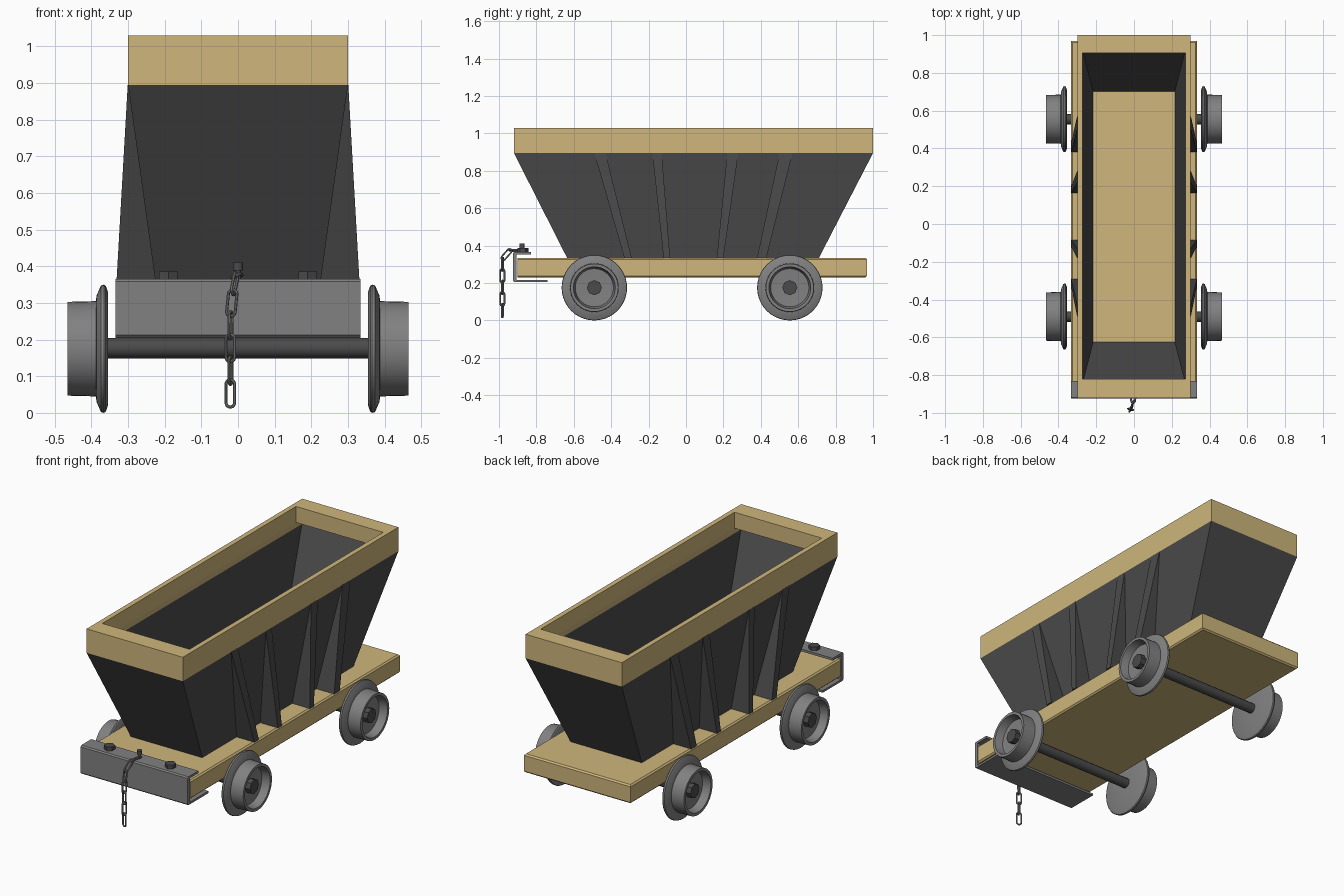
import bpy, bmesh, math
from mathutils import Vector, Matrix

if "Cube" in bpy.data.objects:
    bpy.data.objects.remove(bpy.data.objects["Cube"])


def material(name, rgb):
    m = bpy.data.materials.new(name)
    m.diffuse_color = (*rgb, 1)
    m.use_nodes = True
    m.node_tree.nodes["Principled BSDF"].inputs["Base Color"].default_value = m.diffuse_color
    return m


WOOD = material("tan_wood", (0.62, 0.47, 0.2))
DARK = material("dark_steel", (0.07, 0.07, 0.07))
STEEL = material("steel", (0.22, 0.22, 0.22))


def finish(name, bm, mat, smooth=False):
    bmesh.ops.recalc_face_normals(bm, faces=bm.faces)
    me = bpy.data.meshes.new(name)
    bm.to_mesh(me)
    bm.free()
    ob = bpy.data.objects.new(name, me)
    bpy.context.collection.objects.link(ob)
    me.materials.append(mat)
    if smooth:
        bpy.ops.object.select_all(action='DESELECT')
        ob.select_set(True)
        bpy.context.view_layer.objects.active = ob
        bpy.ops.object.shade_smooth_by_angle(angle=math.radians(35))
    return ob


def rect(x, y0, y1, z):
    return [(-x, y0, z), (x, y0, z), (x, y1, z), (-x, y1, z)]


def loft(bm, rings, closed=False, caps=True):
    """Bridge successive vertex rings; closed joins last to first."""
    vs = [[bm.verts.new(p) for p in r] for r in rings]
    n = len(vs[0])
    pairs = list(zip(vs, vs[1:])) + ([(vs[-1], vs[0])] if closed else [])
    for a, b in pairs:
        for i in range(n):
            j = (i + 1) % n
            bm.faces.new((a[i], a[j], b[j], b[i]))
    if caps and not closed:
        bm.faces.new(vs[0][::-1])
        bm.faces.new(vs[-1])


def solid(name, rings, mat, closed=False):
    bm = bmesh.new()
    loft(bm, rings, closed)
    return finish(name, bm, mat)


def cylinder(name, r, center, depth, mat, axis='Z', seg=16):
    bm = bmesh.new()
    rot = Matrix.Rotation(math.pi / 2, 4, 'Y') if axis == 'X' else Matrix()
    bmesh.ops.create_cone(bm, cap_ends=True, segments=seg, radius1=r, radius2=r,
                          depth=depth, matrix=Matrix.Translation(center) @ rot)
    return finish(name, bm, mat, True)


# Wooden deck
solid("deck", [rect(0.325, -0.9, 0.96, 0.23), rect(0.333, -0.9, 0.968, 0.238),
               rect(0.333, -0.9, 0.968, 0.327), rect(0.325, -0.9, 0.96, 0.335)], WOOD)

# Hopper shell, open at the bottom onto the deck
solid("hopper", [rect(0.3, -0.92, 1.0, 0.895), rect(0.222, -0.635, 0.71, 0.333),
                 rect(0.216, -0.625, 0.70, 0.333), rect(0.288, -0.903, 0.983, 0.905)],
      DARK, closed=True)

# Wooden rim
solid("rim", [rect(0.3, -0.92, 1.0, 0.895), rect(0.3, -0.92, 1.0, 1.03),
              rect(0.272, -0.82, 0.905, 1.03), rect(0.272, -0.82, 0.905, 0.94),
              rect(0.285, -0.9, 0.98, 0.9)], WOOD, closed=True)

# Side ribs: (top y0, top y1, bottom y0, bottom y1)
RIBS = [(-0.49, -0.43, -0.33, -0.29), (-0.18, -0.13, -0.12, -0.085),
        (0.22, 0.28, 0.165, 0.2), (0.50, 0.57, 0.38, 0.43)]
for s in (-1, 1):
    for t0, t1, b0, b1 in RIBS:
        solid("rib", [[(s * 0.295, t0, 0.895), (s * 0.301, t0, 0.895),
                       (s * 0.301, t1, 0.895), (s * 0.295, t1, 0.895)],
                      [(s * 0.219, b0, 0.334), (s * 0.333, b0, 0.334),
                       (s * 0.333, b1, 0.334), (s * 0.219, b1, 0.334)]], DARK)

# Channel-section front beam
section = [(-0.83, 0.365), (-0.918, 0.365), (-0.925, 0.358), (-0.925, 0.212),
           (-0.918, 0.205), (-0.74, 0.205), (-0.74, 0.217), (-0.905, 0.217),
           (-0.905, 0.352), (-0.83, 0.352)]
solid("front_beam", [[(x, y, z) for y, z in section] for x in (-0.334, 0.334)], STEEL)

# Beam bolts and coupling pin
for x in (-0.19, 0.19):
    cylinder("beam_bolt", 0.029, (x, -0.872, 0.375), 0.022, DARK, seg=6)
cylinder("pin_shaft", 0.008, (0, -0.877, 0.38), 0.05, DARK)
cylinder("pin_head", 0.014, (0, -0.877, 0.399), 0.022, DARK)

# Chain: one stretched ring between each pair of path points
path = [(0.0, -0.877, 0.372), (-0.005, -0.94, 0.375), (-0.014, -0.98, 0.33),
        (-0.02, -0.982, 0.27), (-0.021, -0.982, 0.208), (-0.021, -0.982, 0.146),
        (-0.021, -0.982, 0.084), (-0.021, -0.982, 0.022)]
bm = bmesh.new()
for k, (p, q) in enumerate(zip(path, path[1:])):
    p, q = Vector(p), Vector(q)
    d = (q - p).normalized()
    side = Vector((1, 0, 0)) if k % 2 == 0 else d.cross(Vector((1, 0, 0)))
    side = (side - d * side.dot(d)).normalized()
    side = (side + 0.35 * d.cross(side)).normalized()
    nrm = d.cross(side)
    half = (q - p).length / 2 + 0.006
    R, r, rings = 0.0125, 0.0045, []
    for i in range(20):
        a = (i + 0.5) * math.tau / 20
        radial = d * math.cos(a) + side * math.sin(a)
        c = (p + q) / 2 + radial * R + d * math.copysign(half - R, math.cos(a))
        rings.append([c + radial * r * math.cos(t) + nrm * r * math.sin(t)
                      for t in (j * math.tau / 8 for j in range(8))])
    loft(bm, rings, closed=True)
finish("chain", bm, STEEL, True)

# Flanged wheels (x, radius) turned about the axle, with dished outer face
PROFILE = [(0.355, 0.03), (0.355, 0.155), (0.361, 0.172), (0.366, 0.175),
           (0.374, 0.173), (0.386, 0.145), (0.388, 0.13), (0.465, 0.128),
           (0.465, 0.112), (0.42, 0.102), (0.415, 0.03)]
for y in (-0.49, 0.555):
    cylinder("axle", 0.028, (0, y, 0.177), 0.82, DARK, 'X', 12)
    for s in (-1, 1):
        bm = bmesh.new()
        loft(bm, [[(s * x, y + r * math.cos(a), 0.175 + r * math.sin(a))
                   for a in (i * math.tau / 40 for i in range(40))]
                  for x, r in PROFILE])
        finish("wheel", bm, STEEL, True)
        cylinder("wheel_hub", 0.04, (s * 0.425, y, 0.175), 0.04, DARK, 'X', 8)
